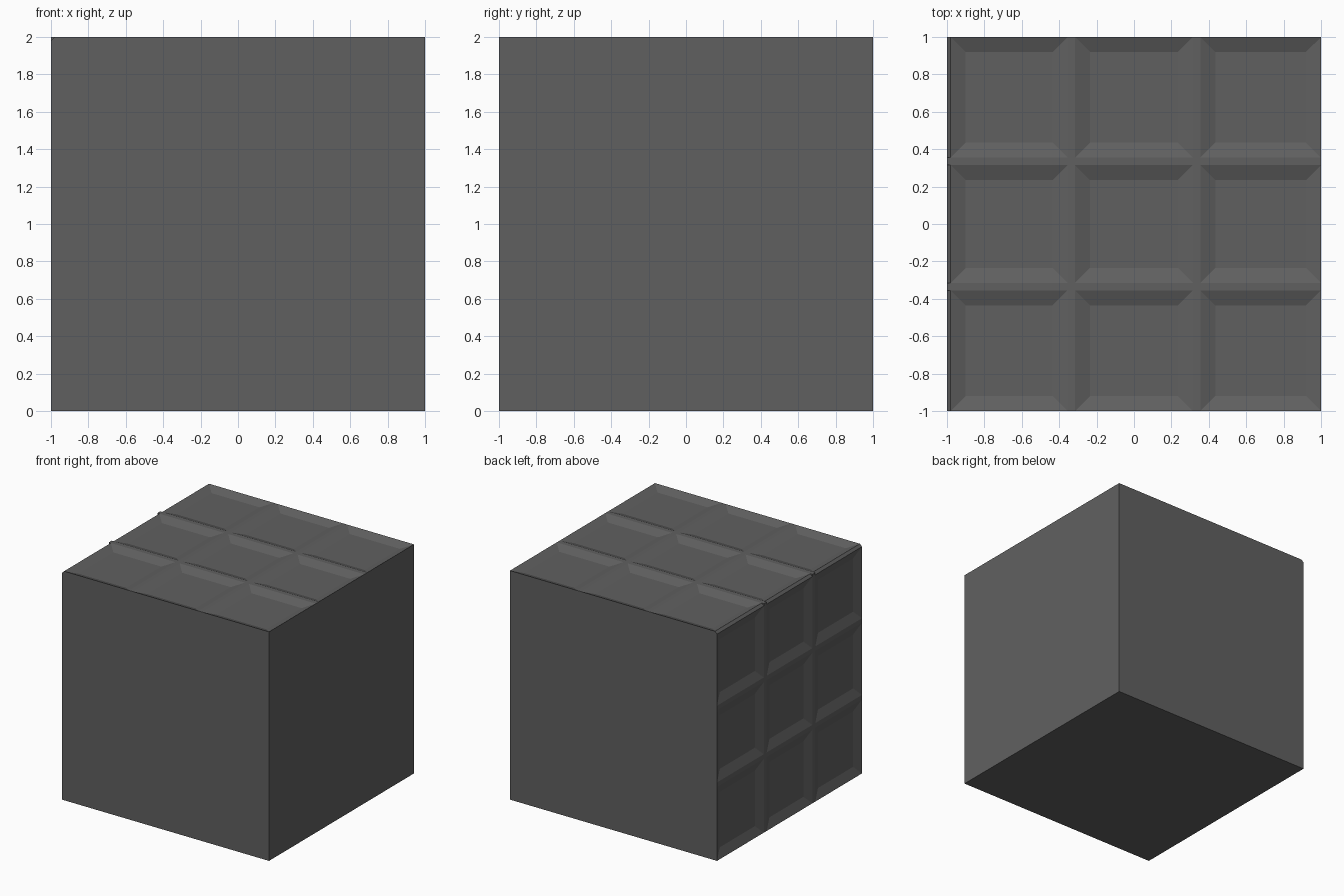
import bpy, bmesh
from mathutils import Vector

if "Cube" in bpy.data.objects:
    bpy.data.objects.remove(bpy.data.objects["Cube"])

C = 0.02       # corner chamfer
SLOPE = 0.08   # width of sloped panel border
DEPTH = 0.03   # panel recess
US = [C, 0.645, 0.685, 1.315, 1.355, 2.0]            # distance from the shared top-left edge
YS = [-1.0, -0.355, -0.315, 0.315, 0.355, 1.0]       # along the edge

bm = bmesh.new()


def face(points, inside=(0, 0, 1)):
    """Add a face wound so that it looks away from an inside point."""
    f = bm.faces.new([bm.verts.new(p) for p in points])
    f.normal_update()
    if f.normal.dot(f.calc_center_median() - Vector(inside)) < 0:
        f.normal_flip()


def top(u, y, d=0.0):
    return (u - 1, y, 2 - d)


def left(u, y, d=0.0):
    return (-1 + d, y, 2 - u)


def rect(side, u0, u1, y0, y1, d=0.0):
    return [side(u0, y0, d), side(u1, y0, d), side(u1, y1, d), side(u0, y1, d)]


# Panelled top and left sides: 3 x 3 recesses separated by flat ribs
for side in (top, left):
    for i in range(5):
        for j in range(5):
            u0, u1, y0, y1 = US[i], US[i + 1], YS[j], YS[j + 1]
            if i % 2 or j % 2:
                face(rect(side, 0 if i == 0 else u0, u1, y0, y1))
                continue
            outer = rect(side, u0, u1, y0, y1)
            inner = rect(side, u0 + SLOPE, u1 - SLOPE, y0 + SLOPE, y1 - SLOPE, DEPTH)
            face(inner)
            for k in range(4):
                n = (k + 1) % 4
                face([outer[k], outer[n], inner[n], inner[k]])

# Chamfer along the shared edge, interrupted by the rib ends
for j in range(5):
    y0, y1 = YS[j], YS[j + 1]
    if j % 2 == 0:
        face([top(C, y0), top(C, y1), left(C, y1), left(C, y0)])
    else:
        for y in (y0, y1):
            face([top(0, y), top(C, y), left(C, y)], (-1, (y0 + y1) / 2, 2))

# Plain front, back, right and bottom sides
for y in (-1, 1):
    face([(-1, y, 0), (1, y, 0), (1, y, 2), (-1 + C, y, 2), (-1, y, 2 - C)])
face([(1, -1, 0), (1, 1, 0), (1, 1, 2), (1, -1, 2)])
face([(-1, -1, 0), (1, -1, 0), (1, 1, 0), (-1, 1, 0)])

bmesh.ops.remove_doubles(bm, verts=bm.verts, dist=0.0005)
mesh = bpy.data.meshes.new("panelled_cube")
bm.to_mesh(mesh)
bm.free()

# Dark charcoal finish
charcoal = bpy.data.materials.new("charcoal")
charcoal.diffuse_color = (0.118, 0.118, 0.118, 1)
charcoal.use_nodes = True
charcoal.node_tree.nodes["Principled BSDF"].inputs["Base Color"].default_value = charcoal.diffuse_color
mesh.materials.append(charcoal)
bpy.context.collection.objects.link(bpy.data.objects.new("panelled_cube", mesh))
